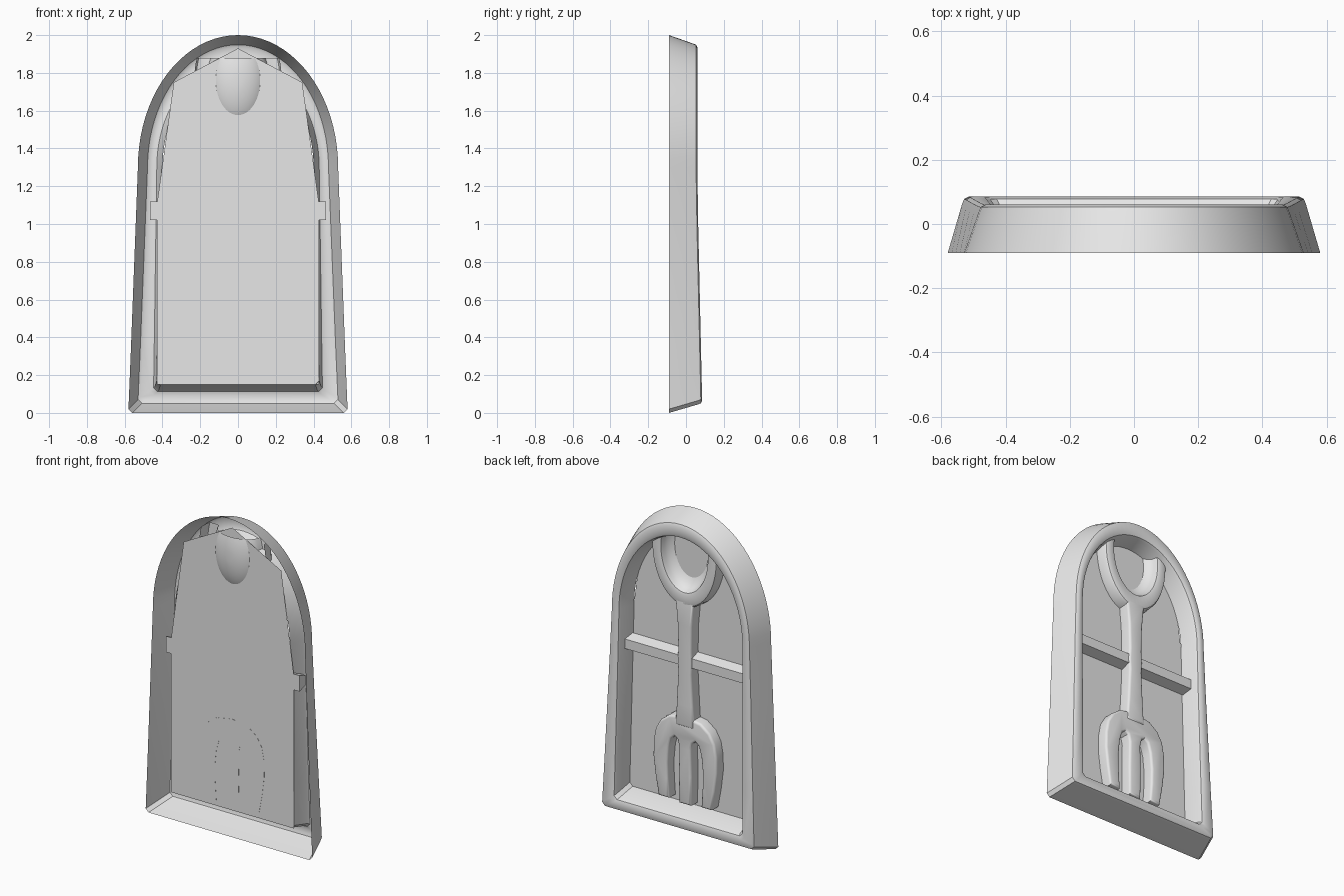
import bpy, bmesh, math
from mathutils import Vector

cube = bpy.data.objects.get("Cube")
if cube:
    bpy.data.objects.remove(cube, do_unlink=True)

grey = bpy.data.materials.new("plain_grey")
grey.use_nodes = True
grey.diffuse_color = (0.8, 0.8, 0.8, 1)
grey.node_tree.nodes["Principled BSDF"].inputs["Base Color"].default_value = (0.8, 0.8, 0.8, 1)

PANEL_Y = -0.055


def finish(bm, name, recalc=True):
    if recalc:
        bmesh.ops.recalc_face_normals(bm, faces=bm.faces)
    mesh = bpy.data.meshes.new(name)
    bm.to_mesh(mesh)
    bm.free()
    mesh.materials.append(grey)
    ob = bpy.data.objects.new(name, mesh)
    bpy.context.collection.objects.link(ob)
    bpy.ops.object.select_all(action="DESELECT")
    ob.select_set(True)
    bpy.context.view_layer.objects.active = ob
    bpy.ops.object.shade_smooth_by_angle(angle=math.radians(35))
    return ob


def loft(bm, loops):
    """Skin a list of closed loops with quads."""
    rings = [[bm.verts.new(p) for p in loop] for loop in loops]
    n = len(rings[0])
    for a, b in zip(rings, rings[1:]):
        for i in range(n):
            j = (i + 1) % n
            bm.faces.new((a[i], a[j], b[j], b[i]))
    return rings


def prism(name, outline, y0, y1, bevel=0.015):
    """Extrude an x-z outline towards +y and soften its raised edges."""
    bm = bmesh.new()
    base = bm.faces.new([bm.verts.new((x, y0, z)) for x, z in outline])
    top = bmesh.ops.extrude_face_region(bm, geom=[base])["geom"]
    verts = [g for g in top if isinstance(g, bmesh.types.BMVert)]
    bmesh.ops.translate(bm, verts=verts, vec=(0, y1 - y0, 0))
    edges = [e for e in bm.edges if all(v.co.y > y1 - 1e-4 for v in e.verts)]
    bmesh.ops.bevel(bm, geom=edges, offset=bevel, segments=3, profile=0.5, affect="EDGES")
    return finish(bm, name)


def mirrored(half):
    return half + [(-x, z) for x, z in reversed(half) if x > 0]


# Arched frame: an open shell, tapering from the wide front to the moulded rim
def back_y(z):
    return 0.06 + 0.027 * max(0, 1 - z / 1.2)


def arch(base, spring, bottom, top, y_of):
    spring_z = 1.3
    half = [(base - 0.02, bottom), (base, bottom + 0.02)]
    for f in (0.25, 0.5, 0.75):
        half.append((base + (spring - base) * f, bottom + (spring_z - bottom) * f))
    for i in range(21):
        t = math.pi / 2 * i / 20
        x = spring * math.cos(t) if i < 20 else 0
        half.append((x, spring_z + (top - spring_z) * math.sin(t)))
    return [(x, y_of(z), z) for x, z in mirrored(half)]


frame = bmesh.new()
loft(frame, [
    arch(0.58, 0.53, 0, 2, lambda z: -0.09),
    arch(0.535, 0.485, 0.045, 1.955, lambda z: back_y(z) - 0.022),
    arch(0.529, 0.479, 0.051, 1.949, lambda z: back_y(z) - 0.007),
    arch(0.515, 0.465, 0.065, 1.935, back_y),
    arch(0.465, 0.445, 0.095, 1.885, back_y),
    arch(0.447, 0.430, 0.112, 1.867, lambda z: back_y(z) - 0.007),
    arch(0.440, 0.423, 0.12, 1.86, lambda z: back_y(z) - 0.022),
    arch(0.43, 0.40, 0.15, 1.84, lambda z: PANEL_Y),
])
finish(frame, "arched_frame")

# Flat panel closing the recess
panel = bmesh.new()
panel.faces.new([panel.verts.new((x, PANEL_Y, z)) for x, z in mirrored(
    [(0.43, 0.15), (0.43, 1.1), (0.34, 1.75), (0, 1.93)])])
finish(panel, "back_panel", recalc=False)

# Window crossbar with sloping top and bottom
bar = bmesh.new()
ends = [[(x, PANEL_Y + 0.005, 1.02), (x, 0.01, 1.04), (x, 0.01, 1.10), (x, PANEL_Y + 0.005, 1.12)]
        for x in (-0.465, 0.465)]
for ring in loft(bar, ends):
    bar.faces.new(ring)
finish(bar, "crossbar")

# Handle forming the upright of the window
prism("handle", mirrored([(0.065, 0.66), (0.056, 0.8), (0.046, 1.0), (0.05, 1.07),
                          (0.046, 1.14), (0.05, 1.3), (0.065, 1.46)]), PANEL_Y, 0.02)

# Fork head with three tines
prism("fork_head", mirrored([
    (0.042, 0.17), (0.045, 0.35), (0.042, 0.52), (0.052, 0.565), (0.072, 0.58), (0.095, 0.56),
    (0.112, 0.5), (0.122, 0.4), (0.12, 0.3), (0.112, 0.18), (0.185, 0.18), (0.207, 0.3),
    (0.222, 0.42), (0.22, 0.52), (0.205, 0.6), (0.17, 0.66), (0.11, 0.705), (0, 0.725)]),
    PANEL_Y - 0.001, 0.015)


# Spoon: raised oval rim around a hollow bowl, cut flat at the top
def oval(rx, rz, y, centre=1.76):
    return [(rx * math.cos(a), y, centre + rz * math.sin(a))
            for a in (math.tau * i / 48 for i in range(48))]


rim_y = 0.02
loops = [oval(0.232, 0.35, PANEL_Y), oval(0.228, 0.345, rim_y - 0.015),
         oval(0.222, 0.337, rim_y - 0.004), oval(0.21, 0.325, rim_y),
         oval(0.175, 0.268, rim_y), oval(0.164, 0.255, rim_y - 0.004)]
for i in range(1, 12):
    t = math.pi / 2 * i / 12
    loops.append(oval(0.16 * math.cos(t), 0.25 * math.cos(t), rim_y - 0.004 - 0.105 * math.sin(t)))
spoon = bmesh.new()
spoon.faces.new(loft(spoon, loops)[-1])
bmesh.ops.bisect_plane(spoon, geom=spoon.verts[:] + spoon.edges[:] + spoon.faces[:],
                       plane_co=Vector((0, 0, 1.88)), plane_no=Vector((0, 0, 1)), clear_outer=True)
finish(spoon, "spoon_bowl")
